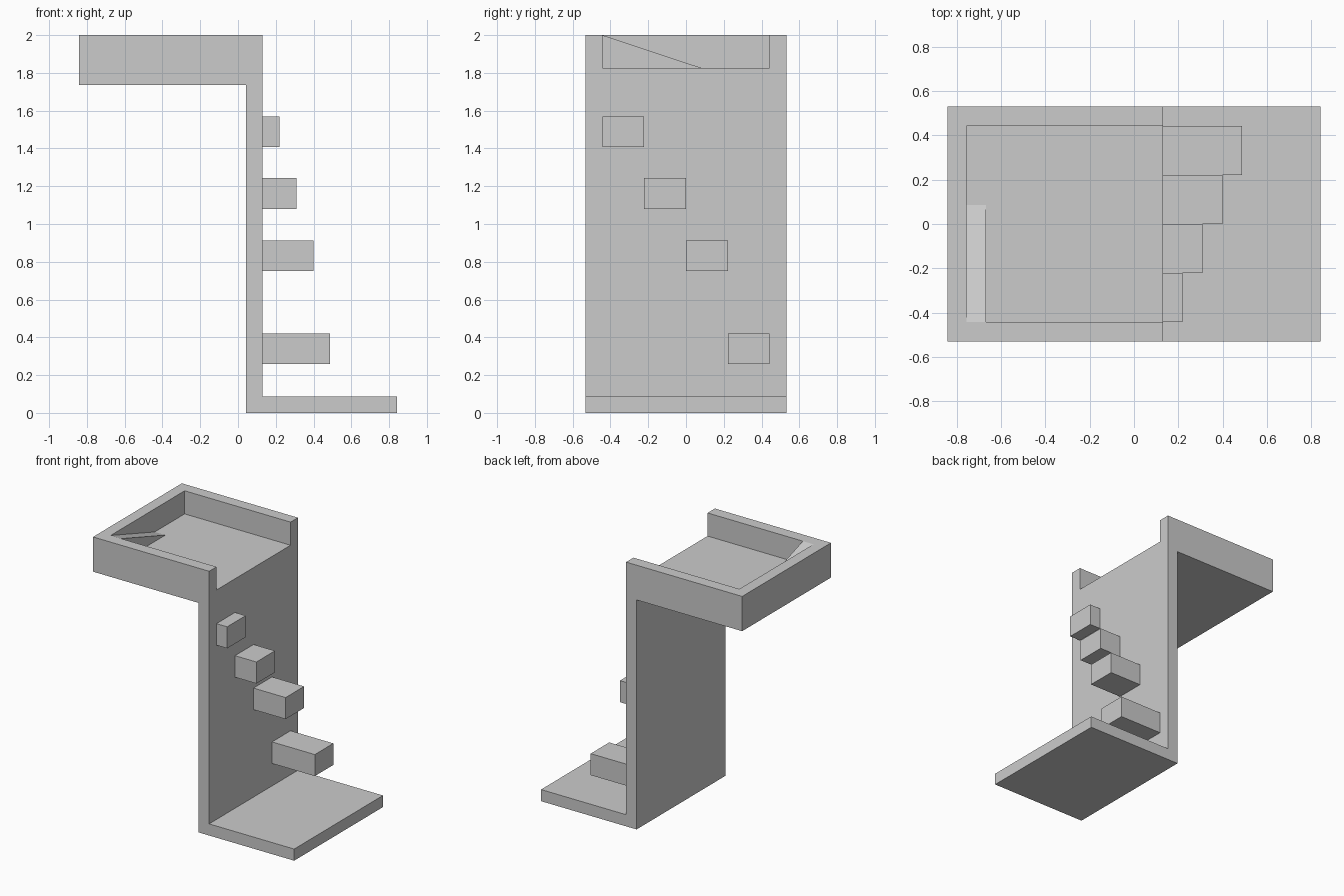
import bpy, bmesh

if "Cube" in bpy.data.objects:
    bpy.data.objects.remove(bpy.data.objects["Cube"])


def prism(name, profile, axis, lo, hi):
    """Extrude a closed 2D profile from lo to hi. axis 'y': points are (x, z); axis 'x': points are (y, z)."""
    place = (lambda a, b: (a, lo, b)) if axis == 'y' else (lambda a, b: (lo, a, b))
    step = (0, hi - lo, 0) if axis == 'y' else (hi - lo, 0, 0)
    bm = bmesh.new()
    face = bm.faces.new([bm.verts.new(place(a, b)) for a, b in profile])
    ext = bmesh.ops.extrude_face_region(bm, geom=[face], use_keep_orig=True)
    moved = [g for g in ext["geom"] if isinstance(g, bmesh.types.BMVert)]
    bmesh.ops.translate(bm, verts=moved, vec=step)
    bmesh.ops.recalc_face_normals(bm, faces=bm.faces)
    mesh = bpy.data.meshes.new(name)
    bm.to_mesh(mesh)
    bm.free()
    obj = bpy.data.objects.new(name, mesh)
    bpy.context.collection.objects.link(obj)
    return obj


def box(name, x0, x1, y0, y1, z0, z1):
    return prism(name, [(x0, z0), (x1, z0), (x1, z1), (x0, z1)], 'y', y0, y1)


HALF, INNER = 0.531, 0.443     # outer half depth, tray recess half depth
WALL, FLOOR = 0.13, 1.825      # front of upright panel, tray floor height

# Base plate, upright panel and top tray as one stepped body
body = prism("stand_body", [
    (0.842, 0), (0.842, 0.088), (WALL, 0.088), (WALL, 2.0),
    (-0.842, 2.0), (-0.842, 1.737), (0.042, 1.737), (0.042, 0)], 'y', -HALF, HALF)

# Tray recess, open on the +x side
cutter = box("tray_recess_cutter", -0.757, 0.4, -INNER, INNER, FLOOR, 2.3)
cutter.hide_render = True
cutter.hide_viewport = False
mod = body.modifiers.new("tray_recess", 'BOOLEAN')
mod.operation, mod.solver, mod.object = 'DIFFERENCE', 'EXACT', cutter
bpy.context.view_layer.objects.active = body
bpy.ops.object.modifier_apply(modifier=mod.name)
bpy.data.objects.remove(cutter)

# Ramp inside the tray, falling from the front wall along the left wall
prism("tray_ramp", [(-INNER, FLOOR), (0.085, FLOOR), (-INNER, 2.0)], 'x', -0.757, -0.668)

# Climbing steps: each lower one sticks out further and sits further back
for i, z in enumerate((1.407, 1.08, 0.75, 0.258)):
    y = -INNER + i * INNER / 2
    box(f"step_{i + 1}", WALL, WALL + 0.0895 * (i + 1), y, y + INNER / 2, z, z + 0.163)
